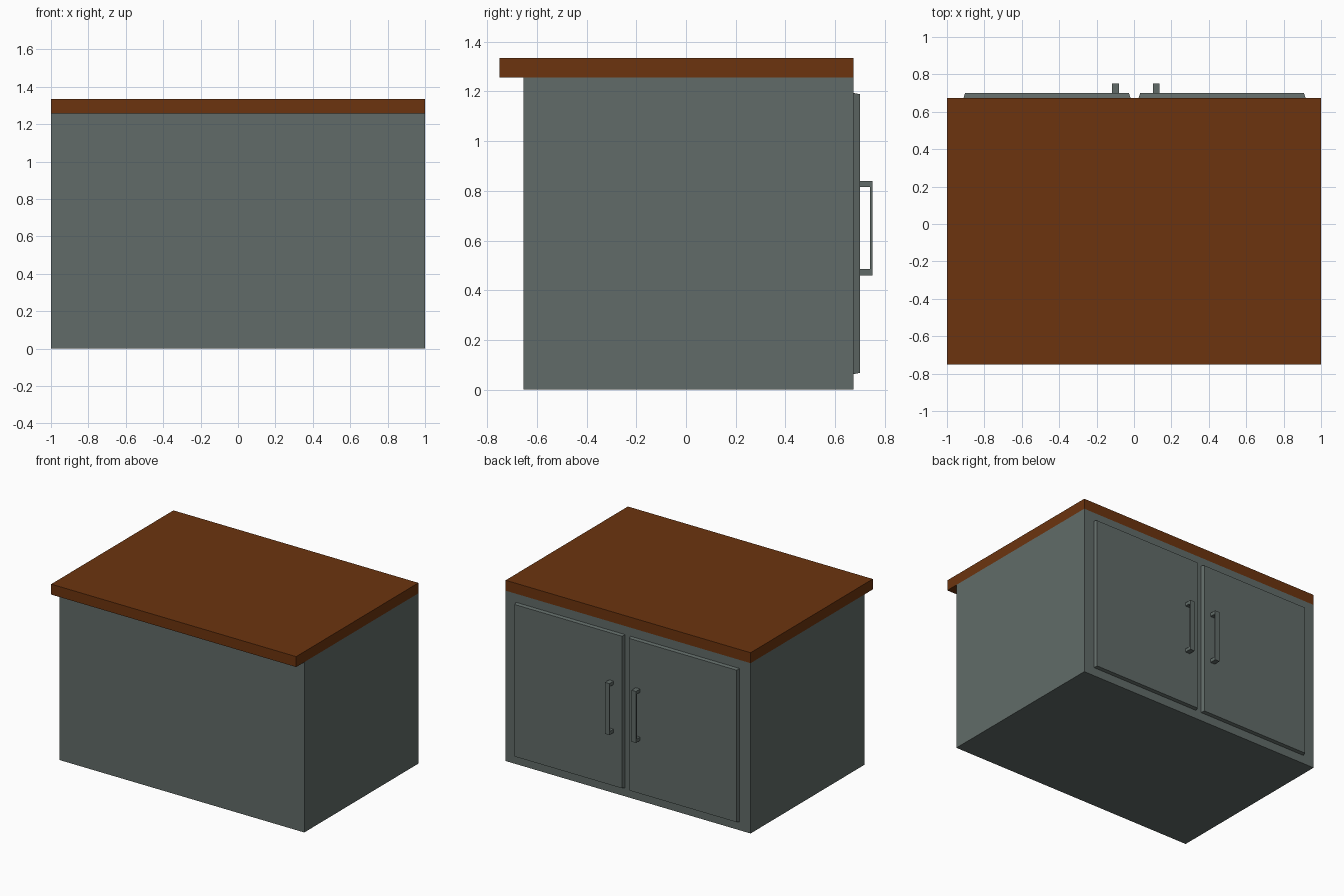
import bpy
import bmesh
from mathutils import Vector

cube = bpy.data.objects.get("Cube")
if cube:
    bpy.data.objects.remove(cube, do_unlink=True)


def make_material(name, colour):
    mat = bpy.data.materials.new(name)
    mat.use_nodes = True
    mat.diffuse_color = (*colour, 1)
    mat.node_tree.nodes["Principled BSDF"].inputs["Base Color"].default_value = (*colour, 1)
    return mat


paint = make_material("grey_green_paint", (0.12, 0.148, 0.139))
wood = make_material("brown_wood", (0.15, 0.034, 0.0045))


def finish(name, bm, mat):
    bmesh.ops.recalc_face_normals(bm, faces=bm.faces)
    mesh = bpy.data.meshes.new(name)
    bm.to_mesh(mesh)
    bm.free()
    mesh.materials.append(mat)
    obj = bpy.data.objects.new(name, mesh)
    bpy.context.collection.objects.link(obj)
    return obj


def box(name, low, high, mat, taper=(0, 0)):
    """Box between two corners; taper shrinks the +y face in x and z."""
    bm = bmesh.new()
    bmesh.ops.create_cube(bm, size=1)
    low, high = Vector(low), Vector(high)
    centre, size = (low + high) / 2, high - low
    for v in bm.verts:
        side = v.co.copy() * 2
        v.co = centre + v.co * size
        if side.y > 0:
            v.co.x -= side.x * taper[0]
            v.co.z -= side.z * taper[1]
    return finish(name, bm, mat)


def handle(name, x, width):
    """Square-cornered pull: a bracket profile extruded along x."""
    back, front, inner = 0.70, 0.75, 0.74
    bottom, top, post = 0.46, 0.84, 0.025
    profile = [(back, bottom), (front, bottom), (front, top), (back, top),
               (back, top - post), (inner, top - post),
               (inner, bottom + post), (back, bottom + post)]
    bm = bmesh.new()
    face = bm.faces.new([bm.verts.new((x - width / 2, y, z)) for y, z in profile])
    result = bmesh.ops.extrude_face_region(bm, geom=[face], use_keep_orig=True)
    verts = [g for g in result["geom"] if isinstance(g, bmesh.types.BMVert)]
    bmesh.ops.translate(bm, verts=verts, vec=(width, 0, 0))
    return finish(name, bm, paint)


# Cabinet body and overhanging worktop
box("cabinet_body", (-1, -0.655, 0), (1, 0.675, 1.257), paint)
box("worktop", (-1, -0.75, 1.257), (1, 0.675, 1.334), wood)

# Pair of doors with sloped edges, each with a pull handle
for side, door_x, handle_x in (("right", -0.465, -0.098), ("left", 0.471, 0.119)):
    box(side + "_door", (door_x - 0.446, 0.675, 0.062),
        (door_x + 0.446, 0.70, 1.194), paint, taper=(0.008, 0.005))
    handle(side + "_door_handle", handle_x, 0.037)
